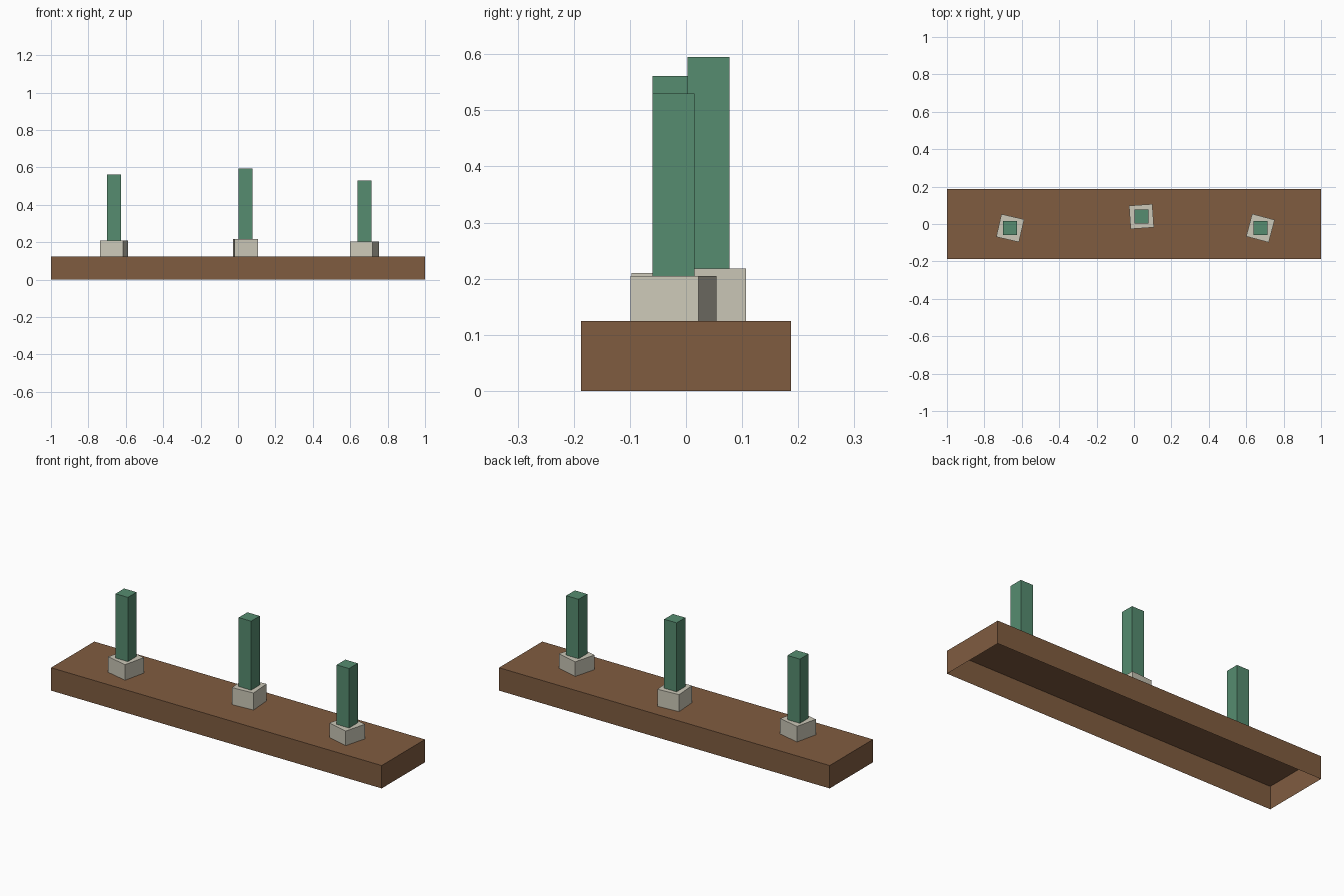
import bpy
import bmesh
import math

cube = bpy.data.objects.get("Cube")
if cube:
    bpy.data.objects.remove(cube, do_unlink=True)


def material(name, colour):
    mat = bpy.data.materials.new(name)
    mat.use_nodes = True
    rgba = (*colour, 1.0)
    mat.diffuse_color = rgba
    mat.node_tree.nodes["Principled BSDF"].inputs["Base Color"].default_value = rgba
    return mat


def open_box(name, size, centre, bottom, top, mat, turn=0):
    """Flat-sided box standing on `bottom`, with no underside face."""
    bm = bmesh.new()
    bmesh.ops.create_cube(bm, size=1)
    underside = [f for f in bm.faces if f.normal.z < -0.5]
    bmesh.ops.delete(bm, geom=underside, context='FACES_ONLY')
    bmesh.ops.scale(bm, vec=(size[0], size[1], top - bottom), verts=bm.verts)
    mesh = bpy.data.meshes.new(name)
    bm.to_mesh(mesh)
    bm.free()
    mesh.materials.append(mat)
    obj = bpy.data.objects.new(name, mesh)
    obj.location = (centre[0], centre[1], (bottom + top) / 2)
    obj.rotation_euler.z = math.radians(turn)
    bpy.context.collection.objects.link(obj)
    return obj


brown = material("brown soil", (0.216, 0.107, 0.051))
stone = material("pale stone", (0.604, 0.578, 0.479))
green = material("green", (0.093, 0.262, 0.162))

# Long hollow base, open underneath
BASE_TOP = 0.125
open_box("base", (2.0, 0.374), (0, 0), 0, BASE_TOP, brown)

# Turned stone blocks, each carrying a square post
stands = [
    ("right", (-0.662, -0.022), -13, 0.21, 0.561),
    ("middle", (0.04, 0.04), 4, 0.218, 0.595),
    ("left", (0.676, -0.022), -15, 0.205, 0.53),
]
for side, centre, turn, block_top, post_top in stands:
    open_box(side + "_block", (0.125, 0.125), centre, BASE_TOP, block_top, stone, turn)
    open_box(side + "_post", (0.075, 0.075), centre, block_top, post_top, green)
